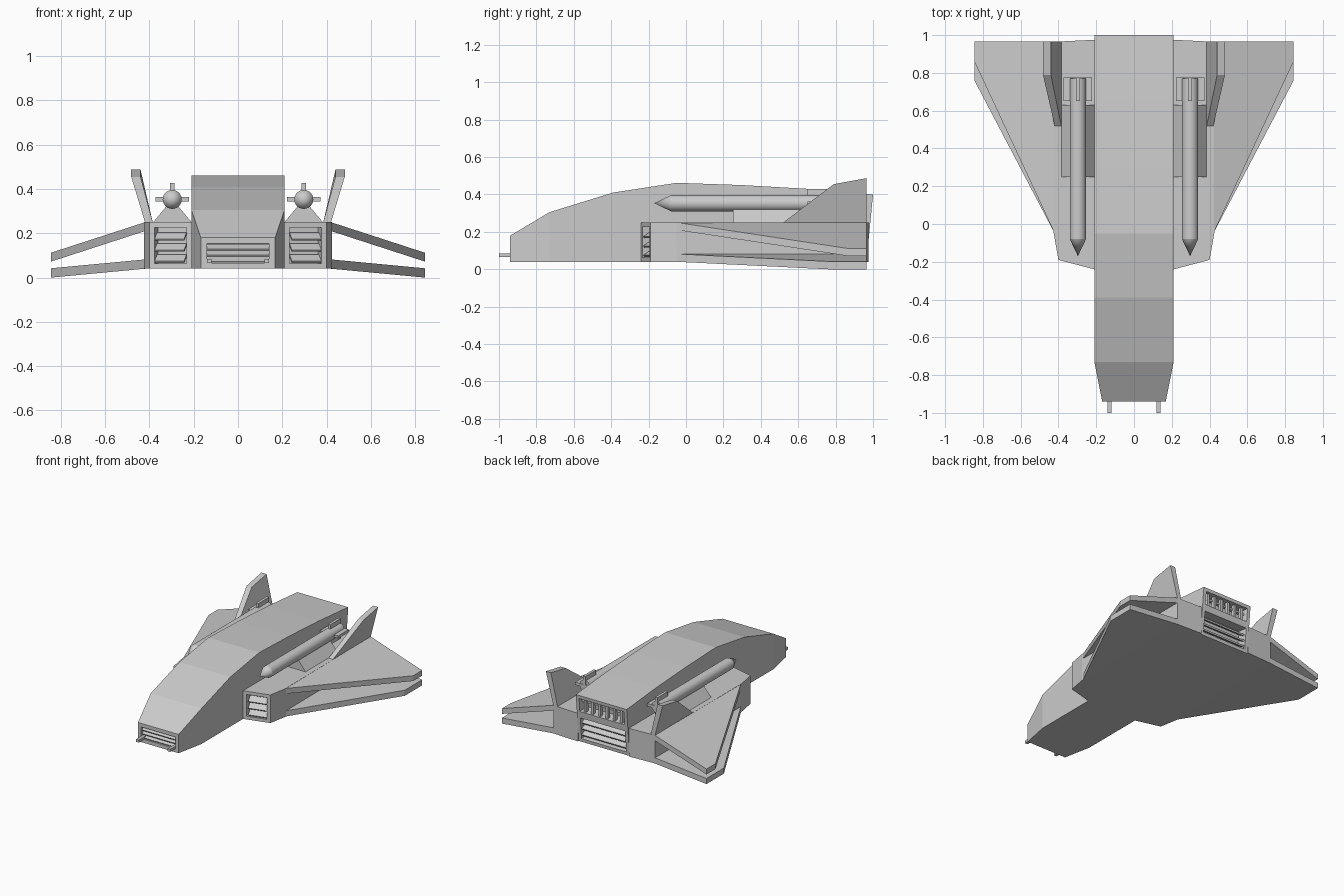
import bpy, bmesh, math
from mathutils import Matrix, Vector

if "Cube" in bpy.data.objects:
    bpy.data.objects.remove(bpy.data.objects["Cube"])


def finish(name, bm, mirror=False):
    bmesh.ops.recalc_face_normals(bm, faces=bm.faces)
    me = bpy.data.meshes.new(name)
    bm.to_mesh(me)
    bm.free()
    ob = bpy.data.objects.new(name, me)
    bpy.context.collection.objects.link(ob)
    if mirror:
        ob.modifiers.new("mirror", 'MIRROR').use_mirror_merge = False
    return ob


def loft(sections):
    """Closed skin through rings of equal point count."""
    bm = bmesh.new()
    rings = [[bm.verts.new(p) for p in s] for s in sections]
    n = len(rings[0])
    for a, b in zip(rings, rings[1:]):
        for i in range(n):
            j = (i + 1) % n
            bm.faces.new((a[i], a[j], b[j], b[i]))
    bm.faces.new(rings[0])
    bm.faces.new(rings[-1])
    bmesh.ops.recalc_face_normals(bm, faces=bm.faces)
    return bm


def prism(pts, offset):
    off = Vector(offset)
    return loft([pts, [Vector(p) + off for p in pts]])


def recess(bm, test, inset, depth):
    """Inset the chosen faces and sink them inward."""
    bm.normal_update()
    for f in [f for f in bm.faces if test(f)]:
        normal = f.normal.copy()
        bmesh.ops.inset_individual(bm, faces=[f], thickness=inset, use_even_offset=True)
        new = bmesh.ops.extrude_discrete_faces(bm, faces=[f])["faces"][0]
        bmesh.ops.translate(bm, verts=new.verts, vec=-normal * depth)


def boxes(name, size, places, mirror=False, tilt=0, yaw=0):
    bm = bmesh.new()
    for p in places:
        m = (Matrix.Translation(p) @ Matrix.Rotation(yaw, 4, 'Z')
             @ Matrix.Rotation(tilt, 4, 'X') @ Matrix.Diagonal((*size, 1)))
        bmesh.ops.create_cube(bm, size=1, matrix=m)
    return finish(name, bm, mirror)


# Fuselage: bottom y, top y, top z, half width
stations = [(-.94, -.94, .18, .168), (-.73, -.73, .305, .21), (-.39, -.39, .41, .21),
            (-.05, -.05, .462, .21), (.3, .3, .45, .21), (.65, .65, .43, .21),
            (.965, 1.0, .40, .21)]
bm = loft([[(-w, yb, .04), (w, yb, .04), (w, yt, z), (-w, yt, z)]
           for yb, yt, z, w in stations])
bmesh.ops.bisect_plane(bm, geom=bm.verts[:] + bm.edges[:] + bm.faces[:],
                       plane_co=(0, 0, .25), plane_no=(0, 0, 1))
recess(bm, lambda f: f.normal.y < -.95, .027, .06)
recess(bm, lambda f: f.normal.y > .95, .025, .08)
finish("fuselage", bm)

# Nose grille and probes
boxes("nose_slats", (.28, .045, .01), [(0, -.91, z) for z in (.08, .108, .136)], tilt=.5)
boxes("nose_probe", (.022, .08, .02), [(.13, -.96, .075)], mirror=True)

# Rear exhaust slats and vanes
boxes("exhaust_slats", (.37, .05, .012), [(0, .94, z) for z in (.1, .145, .19)], tilt=-.5)
boxes("exhaust_vanes", (.02, .025, .1),
      [(-.15 + i * .06, .965, .325) for i in range(6)])
boxes("exhaust_bar", (.37, .02, .014), [(0, .95, .345)])

# Side body with air intake
plan = [(.21, -.24), (.40, -.19), (.425, -.05), (.42, .965), (.21, .975)]
bm = prism([(x, y, .04) for x, y in plan], (0, 0, .21))
recess(bm, lambda f: f.normal.y < -.8, .024, .06)
finish("side_body", bm, True)
boxes("intake_slats", (.148, .05, .01), [(.309, -.187, z) for z in (.085, .135, .185)],
      mirror=True, tilt=.6, yaw=math.atan2(.05, .19))

# Split wings
finish("upper_wing", prism([(.42, -.05, .25), (.845, .86, .112), (.845, .965, .112),
                            (.42, .965, .25)], (0, 0, -.04)), True)
finish("lower_wing", prism([(.42, -.05, .04), (.845, .76, 0), (.845, .965, 0),
                            (.42, .965, .04)], (0, 0, .042)), True)

# Canted tail fins
finish("tail_fin", loft([
    [(.385, .52, .25), (.42, .52, .25), (.42, .965, .25), (.385, .965, .25)],
    [(.44, .79, .455), (.482, .79, .455), (.482, .965, .487), (.44, .965, .487)]]), True)

# Missiles with pylons and tail fins
MX, MZ = .297, .353
finish("missile_pylon", prism([(.21, .25, .25), (.383, .25, .25), (.325, .25, .32),
                               (.268, .25, .32)], (0, .38, 0)), True)
bm = bmesh.new()
profile = [bm.verts.new((MX + r, y, MZ)) for r, y in
           [(0, -.17), (.043, -.08), (.043, .77), (0, .77)]]
edges = [bm.edges.new(e) for e in zip(profile, profile[1:])]
bmesh.ops.spin(bm, geom=profile + edges, cent=(MX, 0, MZ), axis=(0, 1, 0),
               angle=math.tau, steps=24, use_merge=True)
bmesh.ops.remove_doubles(bm, verts=bm.verts, dist=1e-4)
missile = finish("missile", bm, True)
bpy.context.view_layer.objects.active = missile
missile.select_set(True)
bpy.ops.object.shade_smooth_by_angle(angle=math.radians(25))
boxes("missile_fin_flat", (.15, .125, .02), [(MX, .713, MZ)], mirror=True)
boxes("missile_fin_upright", (.02, .125, .15), [(MX, .713, MZ)], mirror=True)
